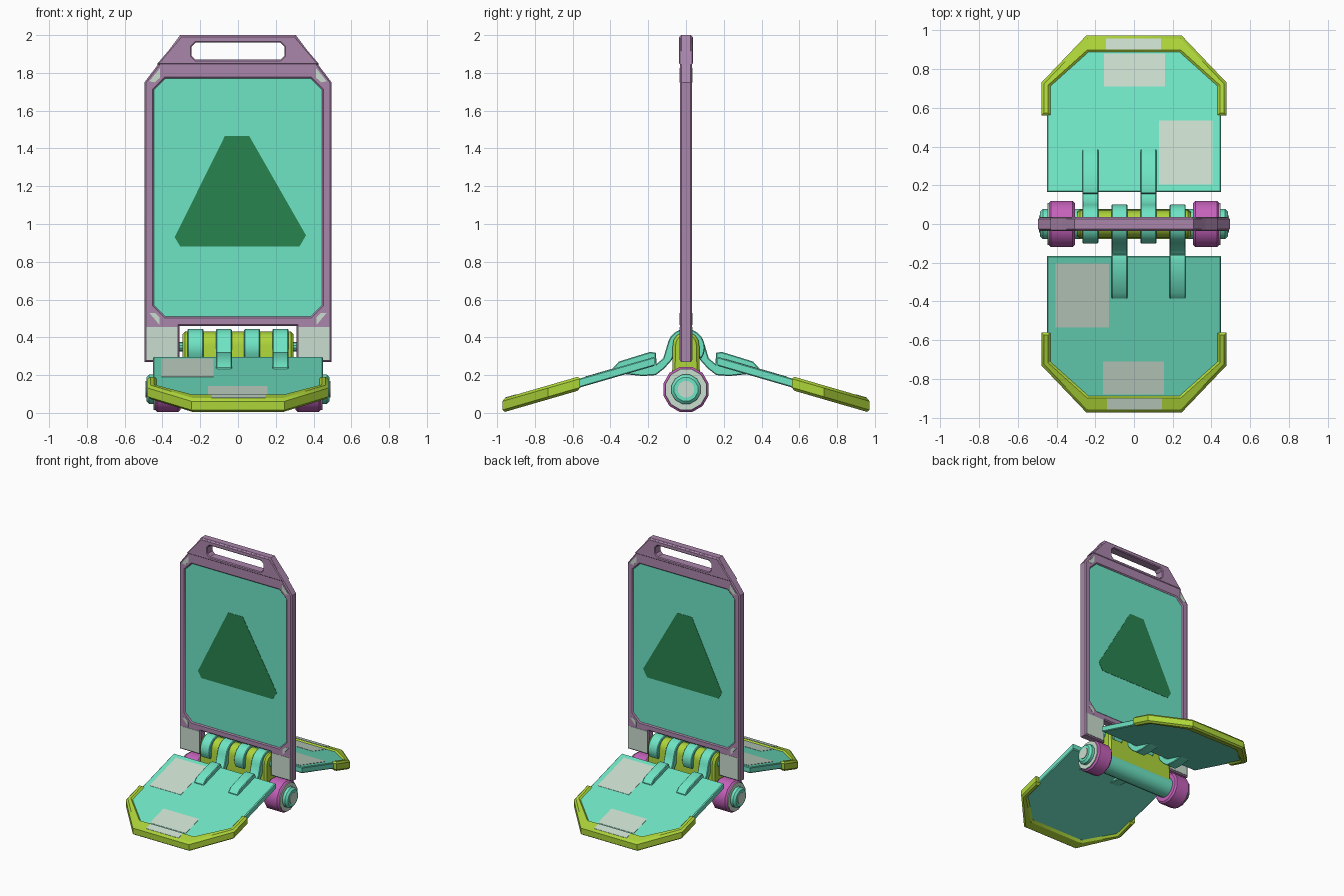
import bpy, bmesh, math
from mathutils import Vector

if "Cube" in bpy.data.objects:
    bpy.data.objects.remove(bpy.data.objects["Cube"])


def material(name, r, g, b):
    m = bpy.data.materials.new(name)
    m.diffuse_color = [(c / 255) ** 2.2 for c in (r, g, b)] + [1]
    m.use_nodes = True
    m.node_tree.nodes["Principled BSDF"].inputs["Base Color"].default_value = m.diffuse_color
    return m


MAUVE = material("mauve", 168, 132, 170)
VIOLET = material("violet", 195, 98, 185)
TEAL = material("teal", 110, 228, 195)
LIME = material("lime", 172, 212, 60)
GREEN = material("green", 45, 130, 80)
PALE = material("pale", 200, 220, 205)


def offset(loop, d):
    """Miter offset of a 2D loop towards its left side."""
    out = []
    for i, p in enumerate(loop):
        e1 = (p - loop[i - 1]).normalized()
        e2 = (loop[(i + 1) % len(loop)] - p).normalized()
        n1, n2 = Vector((-e1.y, e1.x)), Vector((-e2.y, e2.x))
        out.append(p + (n1 + n2) * (d / (1 + n1.dot(n2))))
    return out


def prism(name, loops, h0, h1, mat, place, bevel=0):
    """Extrude an outline (first loop) with holes (other loops), chamfered, then place it."""
    bm = bmesh.new()
    layers = [(h0, 0), (h1, 0)]
    if bevel:
        layers = [(h0, bevel), (h0 + bevel, 0), (h1 - bevel, 0), (h1, bevel)]
    bottoms, tops = [], []
    for k, pts in enumerate(loops):
        pts = [Vector(p) for p in pts]
        area = sum(pts[i - 1].cross(pts[i]) for i in range(len(pts)))
        if (area > 0) != (k == 0):
            pts.reverse()
        rings = [[bm.verts.new((p.x, p.y, t)) for p in offset(pts, d)] for t, d in layers]
        for lo, hi in zip(rings, rings[1:]):
            for i in range(len(lo)):
                bm.faces.new((lo[i - 1], lo[i], hi[i], hi[i - 1]))
        bottoms.append(rings[0])
        tops.append(rings[-1])
    for cap in (bottoms, tops):
        if len(cap) == 1:
            bm.faces.new(cap[0])
        else:
            edges = [bm.edges.get((r[i - 1], r[i])) for r in cap for i in range(len(r))]
            bmesh.ops.triangle_fill(bm, edges=edges, use_beauty=True)
    for v in bm.verts:
        v.co = place(*v.co)
    bmesh.ops.recalc_face_normals(bm, faces=bm.faces)
    me = bpy.data.meshes.new(name)
    bm.to_mesh(me)
    bm.free()
    me.materials.append(mat)
    me.polygons.foreach_set("use_smooth", [True] * len(me.polygons))
    me.set_sharp_from_angle(angle=math.radians(33))
    ob = bpy.data.objects.new(name, me)
    bpy.context.collection.objects.link(ob)
    return ob


def front(a, b, t):          # outline in x, z
    return Vector((a, t, b))


def side(a, b, t):           # outline in y, z
    return Vector((t, a, b))


def rect(x0, x1, y0, y1, c=0):
    if not c:
        return [(x0, y0), (x1, y0), (x1, y1), (x0, y1)]
    return [(x0 + c, y0), (x1 - c, y0), (x1, y0 + c), (x1, y1 - c),
            (x1 - c, y1), (x0 + c, y1), (x0, y1 - c), (x0, y0 + c)]


def arc(cy, cz, r, a0, a1, n):
    return [(cy + r * math.cos(math.radians(a0 + (a1 - a0) * i / n)),
             cz + r * math.sin(math.radians(a0 + (a1 - a0) * i / n))) for i in range(n + 1)]


def circle(cz, r, n):
    return arc(0, cz, r, 360 / n / 2, 360 + 360 / n / 2, n)[:-1]


def sym(half):
    """Complete an outline given on the +x side, from bottom to top."""
    return half + [(-x, y) for x, y in reversed(half)]


# Upright display: frame with legs, handle, screen and warning shape
grip = rect(-0.245, 0.245, 1.87, 1.96, 0.02)
frame = sym([(0.31, 0.46), (0.31, 0.27), (0.495, 0.27), (0.495, 1.75), (0.306, 2.0)])
prism("frame", [frame, rect(-0.445, 0.445, 0.51, 1.77, 0.06), grip],
      -0.033, 0.033, MAUVE, front, 0.008)
prism("handle", [sym([(0.43, 1.845), (0.302, 1.995)]), grip], -0.037, 0.037, MAUVE, front, 0.006)
prism("screen", [rect(-0.455, 0.455, 0.50, 1.78, 0.06)], -0.024, 0.024, TEAL, front)
prism("screen_triangle", [[(-0.305, 0.88), (0.325, 0.88), (0.36, 0.94), (0.06, 1.465),
                           (-0.07, 1.465), (-0.335, 0.93)]], -0.026, 0.026, GREEN, front)
for s in (-1, 1):
    prism("upper_corner_mark", [[(s * 0.47, 1.755), (s * 0.44, 1.75), (s * 0.413, 1.775),
                                 (s * 0.413, 1.825)]], -0.035, 0.035, PALE, front)
    prism("lower_corner_mark", [[(s * 0.47, 0.53), (s * 0.44, 0.53), (s * 0.415, 0.505),
                                 (s * 0.415, 0.465)]], -0.035, 0.035, PALE, front)
    prism("leg_mark", [rect(*sorted((s * 0.32, s * 0.485)), 0.28, 0.455)],
          -0.035, 0.035, PALE, front)

# Hinge core, axle and end rollers
core = arc(0, 0.36, 0.07, 0, 180, 8) + arc(0, 0.125, 0.075, 180, 360, 8)
prism("hinge_core", [core], -0.295, 0.295, LIME, side, 0.015)
prism("hinge_pin", [circle(0.35, 0.025, 10)], -0.312, 0.312, TEAL, side)
prism("axle", [circle(0.125, 0.08, 12)], -0.485, 0.485, TEAL, side, 0.015)
prism("axle_cap", [circle(0.125, 0.045, 12)], -0.49, 0.49, PALE, side)
for s in (-1, 1):
    prism("roller", [circle(0.124, 0.124, 12)], *sorted((s * 0.305, s * 0.44)), VIOLET, side, 0.012)
    prism("roller_washer", [circle(0.124, 0.112, 12)], *sorted((s * 0.43, s * 0.447)), PALE, side)

# Two sloping wings, the front one being the back one turned half round
plate = sym([(0.45, 0.165), (0.45, 0.72), (0.245, 0.9)])
rim = sym([(0.43, 0.56), (0.478, 0.56), (0.478, 0.73), (0.247, 0.972)])
rim = ([(0.43, 0.56), (0.478, 0.56), (0.478, 0.73), (0.247, 0.972), (-0.247, 0.972),
        (-0.478, 0.73), (-0.478, 0.56), (-0.43, 0.56), (-0.43, 0.71), (-0.235, 0.885),
        (0.235, 0.885), (0.43, 0.71)])
arm = (arc(0, 0.345, 0.1, -35, 170, 12)[::-1] + arc(0, 0.345, 0.06, -35, 200, 10)
       + [(-0.075, 0.28), (-0.115, 0.235), (-0.16, 0.2), (-0.23, 0.195), (-0.385, 0.212),
          (-0.385, 0.24), (-0.355, 0.272), (-0.19, 0.323), (-0.16, 0.318), (-0.155, 0.26),
          (-0.12, 0.29)])
for s, label in ((1, "back"), (-1, "front")):
    def slope(a, b, t, s=s):
        return Vector((s * a, s * b, 0.04 + 0.29 * (0.97 - b) + t))

    def hinge(a, b, t, s=s):
        return Vector((s * t, -s * a, b))

    prism(label + "_wing", [plate], -0.024, 0.024, TEAL, slope, 0.006)
    prism(label + "_wing_rim", [rim], -0.038, 0.036, LIME, slope, 0.014)
    prism(label + "_wing_large_mark", [rect(0.13, 0.405, 0.205, 0.535)], 0.02, 0.026, PALE, slope)
    prism(label + "_wing_end_mark", [rect(-0.155, 0.16, 0.71, 0.88)], 0.02, 0.026, PALE, slope)
    prism(label + "_rim_mark", [rect(-0.145, 0.14, 0.9, 0.957)], 0.03, 0.038, PALE, slope)
    for x in (-0.225, 0.075):
        prism(label + "_hinge_arm", [arm], x - 0.042, x + 0.042, TEAL, hinge, 0.005)
